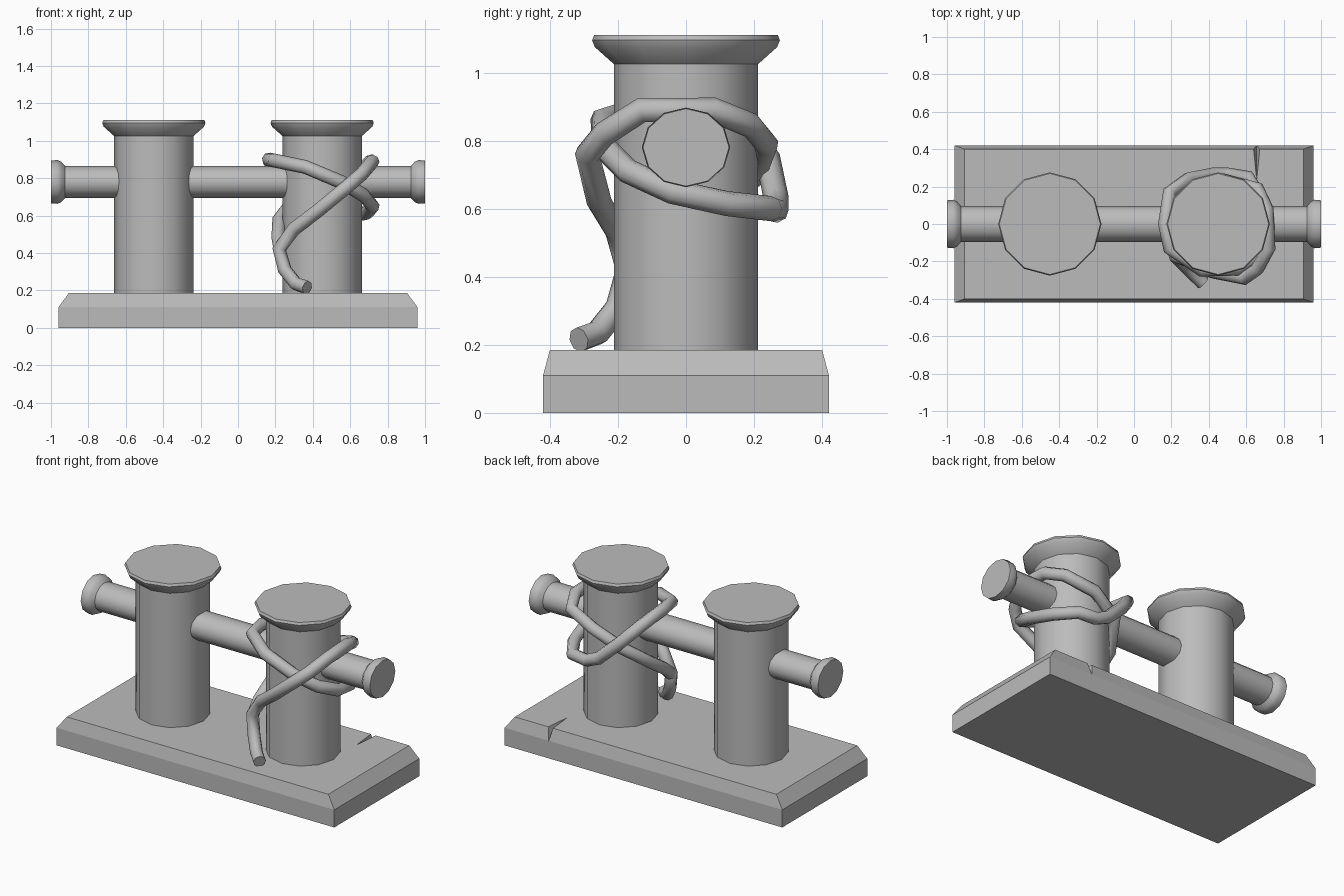
import bpy, bmesh, math
from mathutils import Vector

cube = bpy.data.objects.get("Cube")
if cube:
    bpy.data.objects.remove(cube, do_unlink=True)

GREY = (0.5, 0.5, 0.5, 1.0)
metal = bpy.data.materials.new("plain_grey")
metal.use_nodes = True
metal.diffuse_color = GREY
metal.node_tree.nodes["Principled BSDF"].inputs["Base Color"].default_value = GREY


def finish(name, bm, smooth=True):
    """Turn a bmesh into a grey object, smooth except at sharp edges."""
    bmesh.ops.recalc_face_normals(bm, faces=bm.faces)
    mesh = bpy.data.meshes.new(name)
    bm.to_mesh(mesh)
    bm.free()
    mesh.materials.append(metal)
    if smooth:
        mesh.shade_smooth()
        mesh.set_sharp_from_angle(angle=math.radians(35))
    obj = bpy.data.objects.new(name, mesh)
    bpy.context.collection.objects.link(obj)
    return obj


def loft(name, rings, smooth=True):
    """Skin a list of point rings and cap both ends."""
    bm = bmesh.new()
    loops = [[bm.verts.new(p) for p in ring] for ring in rings]
    n = len(loops[0])
    for a, b in zip(loops, loops[1:]):
        for i in range(n):
            j = (i + 1) % n
            bm.faces.new((a[i], a[j], b[j], b[i]))
    bm.faces.new(loops[0])
    bm.faces.new(loops[-1])
    return finish(name, bm, smooth)


def circle(n=12):
    return [(math.cos(i * math.tau / n), math.sin(i * math.tau / n)) for i in range(n)]


def rope(name, points, closed=False):
    """Round tube along a path of straight runs."""
    curve = bpy.data.curves.new(name, "CURVE")
    curve.dimensions = "3D"
    curve.bevel_depth = 0.037
    curve.bevel_resolution = 2
    curve.use_fill_caps = True
    spline = curve.splines.new("POLY")
    spline.points.add(len(points) - 1)
    for sp, p in zip(spline.points, points):
        sp.co = (*p, 1)
    spline.use_cyclic_u = closed
    curve.materials.append(metal)
    obj = bpy.data.objects.new(name, curve)
    bpy.context.collection.objects.link(obj)


# Chamfered base plate
corners = [(-1, -1), (1, -1), (1, 1), (-1, 1)]
base = loft("base_plate",
            [[(sx * x, sy * y, z) for sx, sy in corners]
             for x, y, z in [(0.96, 0.42, 0), (0.96, 0.42, 0.11), (0.905, 0.4, 0.185)]],
            smooth=False)

# Wedge-shaped crack in the back edge of the plate
bm = bmesh.new()
for p in [(0.656, 0.23, 0.187), (0.632, 0.44, 0.2), (0.68, 0.44, 0.2), (0.656, 0.44, 0.1)]:
    bm.verts.new(p)
bmesh.ops.convex_hull(bm, input=bm.verts)
cutter = finish("crack_cutter", bm, smooth=False)
cutter.hide_render = True
cut = base.modifiers.new("crack", "BOOLEAN")
cut.object = cutter
cut.solver = "EXACT"
bpy.context.view_layer.objects.active = base
bpy.ops.object.modifier_apply(modifier=cut.name)
bpy.data.objects.remove(cutter, do_unlink=True)

# Two posts with flared caps
post_profile = [(0.212, 0.17), (0.212, 1.025), (0.268, 1.075), (0.276, 1.095), (0.27, 1.11)]
for side, cx in (("left", 0.45), ("right", -0.45)):
    loft(side + "_post",
         [[(cx + r * c, r * s, z) for c, s in circle()] for r, z in post_profile])

# Cross bar with flared ends, slightly wider than tall
half = [(0.086, 0.925), (0.108, 0.945), (0.117, 0.965), (0.114, 1.0)]
bar_profile = [(r, -x) for r, x in reversed(half)] + half
loft("cross_bar",
     [[(x, 1.11 * r * c, 0.78 + r * s) for c, s in circle()] for r, x in bar_profile])

# Rope loop: high on the inner side, under the bar on the outer side
rope("rope_loop", [
    (0.165, 0.0, 0.9), (0.19, -0.13, 0.895), (0.36, -0.245, 0.86),
    (0.55, -0.24, 0.78), (0.67, -0.17, 0.71), (0.72, -0.04, 0.65),
    (0.69, 0.12, 0.615), (0.61, 0.25, 0.6), (0.5, 0.265, 0.595),
    (0.42, 0.265, 0.63), (0.29, 0.24, 0.75), (0.19, 0.17, 0.86)], closed=True)

# Rope with a loose tail: up across the front, over the bar, down the back
rope("rope_tail", [
    (0.37, -0.315, 0.215), (0.31, -0.26, 0.235), (0.25, -0.2, 0.31),
    (0.22, -0.17, 0.42), (0.3, -0.2, 0.53), (0.42, -0.255, 0.62),
    (0.59, -0.29, 0.76), (0.66, -0.24, 0.82), (0.72, -0.13, 0.89),
    (0.71, 0.08, 0.89), (0.66, 0.19, 0.845), (0.48, 0.235, 0.79),
    (0.31, 0.2, 0.7), (0.22, 0.05, 0.58), (0.215, -0.1, 0.48),
    (0.225, -0.17, 0.42)])
